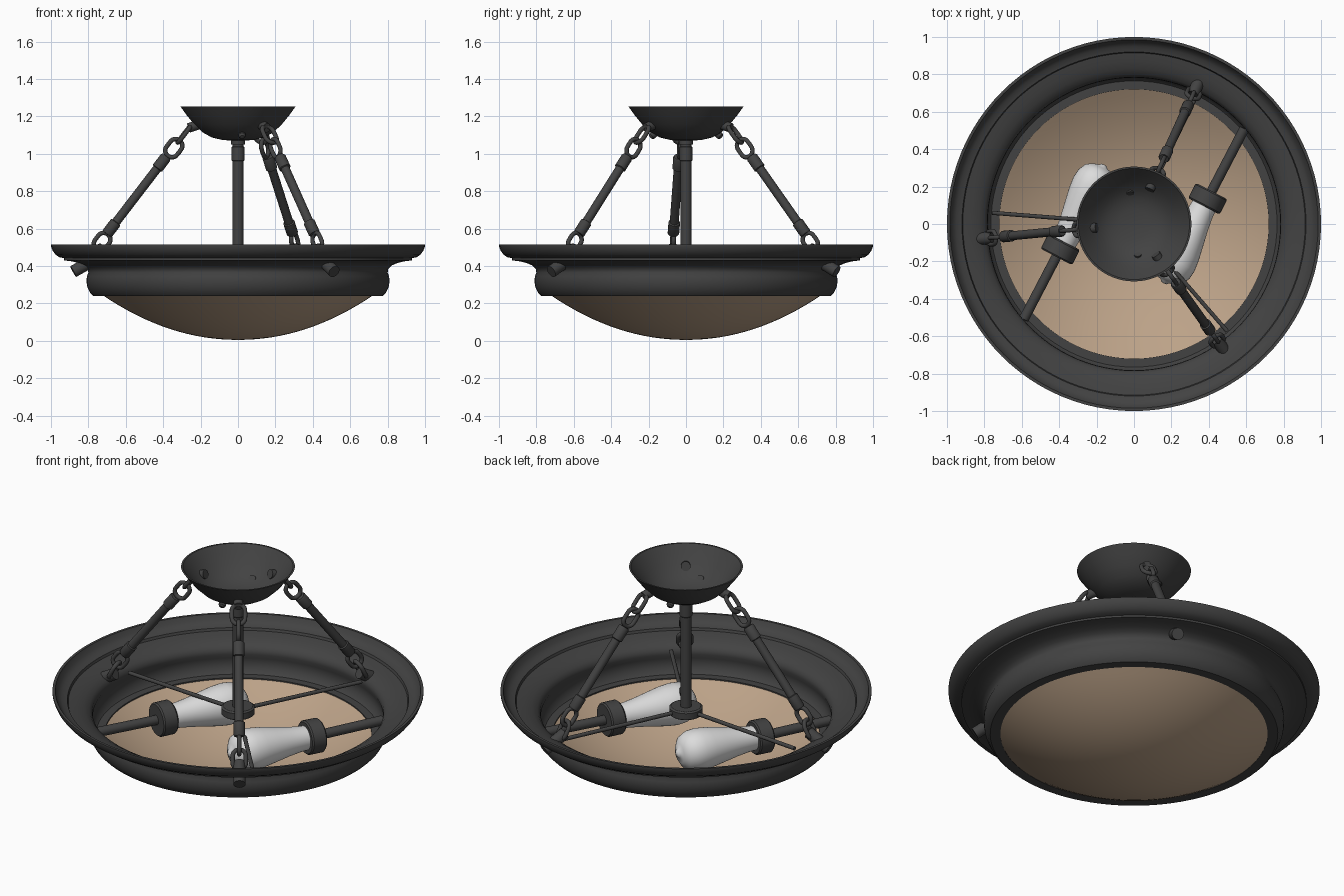
import bpy, math
from mathutils import Vector, Matrix

if "Cube" in bpy.data.objects:
    bpy.data.objects.remove(bpy.data.objects["Cube"])


def material(name, rgb):
    m = bpy.data.materials.new(name)
    m.diffuse_color = (*rgb, 1)
    m.use_nodes = True
    m.node_tree.nodes["Principled BSDF"].inputs["Base Color"].default_value = m.diffuse_color
    return m


BRONZE = material("dark_bronze", (0.055, 0.055, 0.055))
GLASS = material("tan_glass", (0.50, 0.36, 0.245))
WHITE = material("bulb_white", (0.72, 0.72, 0.72))


def finish(ob, mat, angle=35):
    ob.data.materials.append(mat)
    bpy.ops.object.select_all(action='DESELECT')
    ob.select_set(True)
    bpy.context.view_layer.objects.active = ob
    bpy.ops.object.shade_smooth_by_angle(angle=math.radians(angle))
    return ob


def lathe(name, profile, mat, n=24, origin=(0, 0, 0), axis=(0, 0, 1), closed=False, angle=35):
    """Revolve (radius, height) points about an axis; zero radii become poles."""
    verts, rings, faces = [], [], []
    for r, h in profile:
        if r == 0:
            rings.append([len(verts)] * n)
            verts.append((0, 0, h))
        else:
            rings.append(list(range(len(verts), len(verts) + n)))
            verts += [(r * math.cos(2 * math.pi * i / n), r * math.sin(2 * math.pi * i / n), h)
                      for i in range(n)]
    pairs = list(zip(rings, rings[1:]))
    if closed:
        pairs.append((rings[-1], rings[0]))
    for a, b in pairs:
        for i in range(n):
            j = (i + 1) % n
            f = list(dict.fromkeys([a[i], a[j], b[j], b[i]]))
            if len(f) > 2:
                faces.append(f)
    me = bpy.data.meshes.new(name)
    me.from_pydata(verts, [], faces)
    ob = bpy.data.objects.new(name, me)
    bpy.context.collection.objects.link(ob)
    q = Vector((0, 0, 1)).rotation_difference(Vector(axis).normalized())
    ob.matrix_world = Matrix.Translation(origin) @ q.to_matrix().to_4x4()
    # consistent outward normals
    import bmesh
    bm = bmesh.new()
    bm.from_mesh(me)
    bmesh.ops.recalc_face_normals(bm, faces=bm.faces)
    bm.to_mesh(me)
    bm.free()
    return finish(ob, mat, angle)


def rod(name, p, q, r, mat=BRONZE, n=20):
    p, q = Vector(p), Vector(q)
    L = (q - p).length
    return lathe(name, [(0, 0), (r, 0), (r, L), (0, L)], mat, n, p, q - p)


def link(name, center, along, side, half=0.05, width=0.036, wire=0.012):
    """Oval chain link lying in the plane of 'along' and 'side'."""
    bpy.ops.mesh.primitive_torus_add(major_radius=width, minor_radius=wire,
                                     major_segments=28, minor_segments=10)
    ob = bpy.context.object
    ob.name = name
    for v in ob.data.vertices:          # stretch the ring into an oval
        v.co.x += math.copysign(half - width, v.co.x) if abs(v.co.x) > 1e-5 else 0
    a, s = Vector(along).normalized(), Vector(side).normalized()
    m = Matrix((a, s, a.cross(s))).transposed().to_4x4()
    ob.matrix_world = Matrix.Translation(center) @ m
    return finish(ob, BRONZE, 60)


# pan: thin moulded ring, outer side then inner side
lathe("pan_ring", [
    (0.72, 0.24), (0.775, 0.24), (0.79, 0.255), (0.805, 0.285), (0.81, 0.315), (0.808, 0.345),
    (0.80, 0.365), (0.803, 0.383), (0.82, 0.402), (0.85, 0.415), (0.89, 0.425), (0.93, 0.43),
    (0.93, 0.442), (0.955, 0.447), (0.975, 0.46), (0.99, 0.48), (1.0, 0.505), (1.0, 0.514),
    (0.985, 0.514), (0.972, 0.487), (0.95, 0.467), (0.92, 0.46), (0.915, 0.446), (0.87, 0.438),
    (0.83, 0.425), (0.80, 0.408), (0.785, 0.388), (0.782, 0.365), (0.79, 0.34), (0.792, 0.315),
    (0.787, 0.287), (0.772, 0.262), (0.765, 0.255), (0.72, 0.255)],
    BRONZE, 96, closed=True)

# shallow glass bowl
steps = [i / 16 for i in range(17)]
outer = [(0.725 * s, 0.005 + 0.24 * s ** 2.05) for s in steps]
inner = [(0.725 * s, 0.017 + 0.234 * s ** 2.05) for s in reversed(steps)]
lathe("glass_bowl", outer + inner, GLASS, 96)

# ceiling canopy: hollow bowl
lathe("canopy", [
    (0, 1.07), (0.08, 1.073), (0.14, 1.087), (0.19, 1.115), (0.235, 1.158), (0.275, 1.207),
    (0.307, 1.252), (0.297, 1.252), (0.266, 1.212), (0.228, 1.167), (0.185, 1.125),
    (0.137, 1.097), (0.08, 1.083), (0, 1.08)], BRONZE, 64)
for s in (1, -1):
    lathe("canopy_screw", [(0, 0), (0.02, 0), (0.02, 0.03), (0.012, 0.04), (0, 0.042)], BRONZE, 16,
          (0.02 * s, -0.16 * s, 1.115), (0.05 * s, -0.7 * s, -0.6))

# centre stem with collars and hub
lathe("centre_stem", [
    (0, 1.08), (0.038, 1.08), (0.038, 1.05), (0.029, 1.05), (0.029, 1.04), (0.035, 1.035),
    (0.035, 0.965), (0.03, 0.96), (0.03, 0.42), (0, 0.42)], BRONZE, 32)
lathe("stem_hub", [(0, 0.425), (0.08, 0.425), (0.09, 0.418), (0.09, 0.382), (0.08, 0.375),
                   (0, 0.375)], BRONZE, 40)

# three hanging arms with links, foot bolts and spokes
for deg, spoke_deg in ((185.5, 175.5), (305.5, 311), (65.5, 64)):
    a = math.radians(deg)
    rad = Vector((math.cos(a), math.sin(a), 0))
    tan = Vector((-math.sin(a), math.cos(a), 0))

    def at(r, z):
        return rad * r + Vector((0, 0, z))

    top, bottom = at(0.385, 0.985), at(0.705, 0.57)
    d = bottom - top
    L = d.length
    u = d.normalized()
    across = u.cross(tan)
    lathe("arm_rod", [(0, 0), (0.026, 0), (0.031, 0.008), (0.031, 0.078), (0.024, 0.082),
                      (0.024, L - 0.082), (0.031, L - 0.078), (0.031, L - 0.008),
                      (0.026, L), (0, L)], BRONZE, 24, top, d)
    rod("canopy_stud", at(0.20, 1.16), at(0.265, 1.138), 0.026)
    link("upper_link", at(0.29, 1.103), u, tan, 0.055)
    link("upper_hook", at(0.345, 1.03), u, across, 0.052)
    link("lower_link", at(0.73, 0.53), u, across, 0.05)
    link("foot_link", at(0.765, 0.462), at(0.5, -1), tan, 0.052)
    rod("foot_bolt", at(0.76, 0.44), at(0.885, 0.37), 0.033)
    b = math.radians(spoke_deg)
    end = Vector((0.76 * math.cos(b), 0.76 * math.sin(b), 0.395))
    rod("spoke", (0, 0, 0.4), end, 0.011, n=12)

# two lamps: holder rod, socket, bulb
for s in (1, -1):
    wall = Vector((-0.59 * s, -0.51 * s, 0.30))
    sock = Vector((-0.415 * s, -0.175 * s, 0.295))
    ax = Vector((0.19 * s, 0.365 * s, 0.005))
    rod("lamp_holder_rod", wall, sock, 0.027)
    lathe("lamp_socket", [(0, 0), (0.088, 0), (0.095, 0.008), (0.095, 0.082), (0.088, 0.09),
                          (0, 0.09)], BRONZE, 40, sock, ax)
    lathe("bulb", [(0, 0.06), (0.066, 0.06), (0.07, 0.13), (0.08, 0.20), (0.095, 0.28),
                   (0.11, 0.36), (0.116, 0.42), (0.111, 0.47), (0.09, 0.512), (0.055, 0.535),
                   (0.025, 0.542), (0.018, 0.552), (0, 0.555)], WHITE, 40, sock, ax, angle=60)
